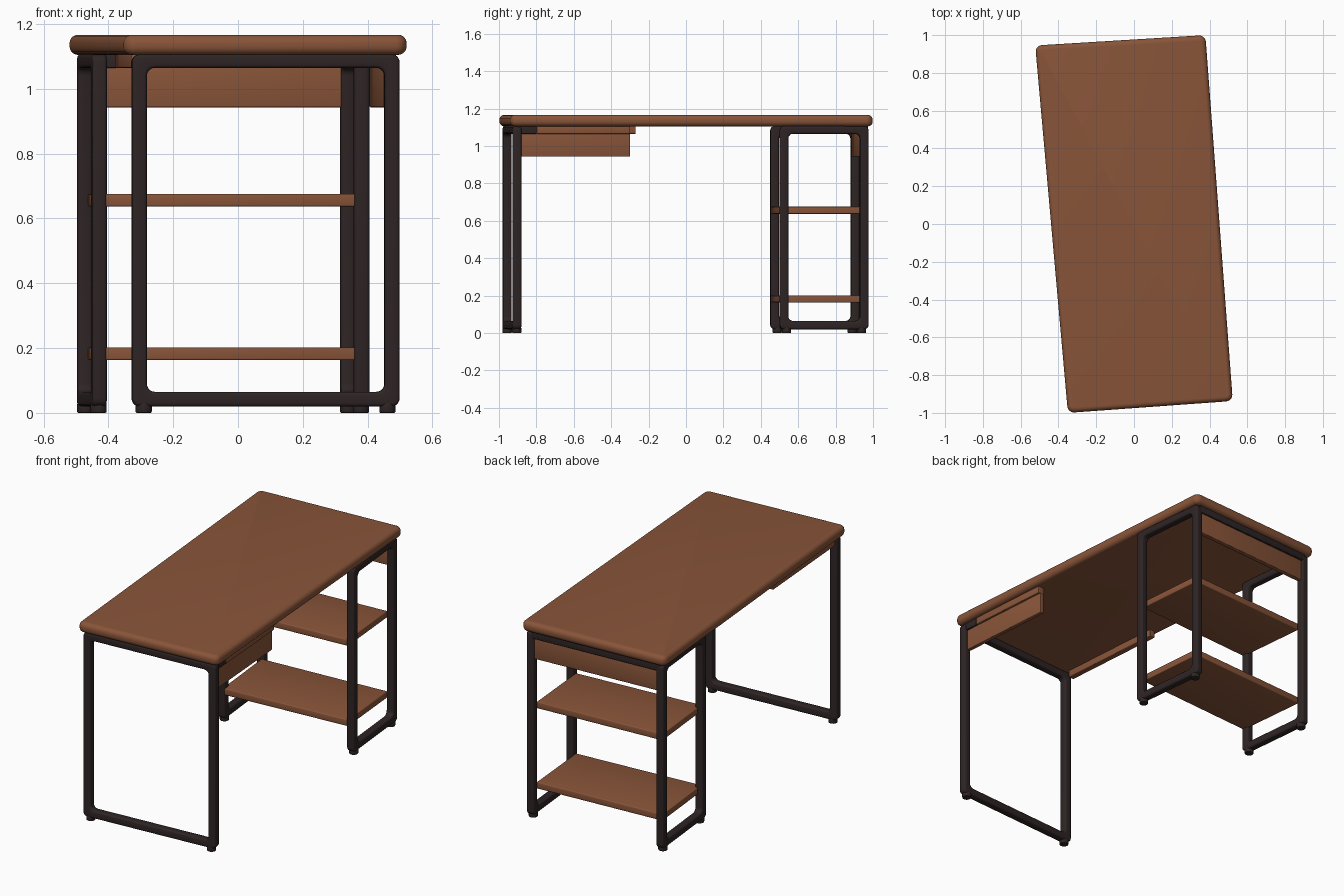
import bpy, bmesh, math
from mathutils import Vector

if "Cube" in bpy.data.objects:
    bpy.data.objects.remove(bpy.data.objects["Cube"])


def material(name, rgb):
    m = bpy.data.materials.new(name)
    m.diffuse_color = (*rgb, 1)
    m.use_nodes = True
    m.node_tree.nodes["Principled BSDF"].inputs["Base Color"].default_value = m.diffuse_color
    return m


WOOD = material("brown wood", (0.25, 0.09, 0.041))
METAL = material("dark metal", (0.028, 0.018, 0.018))


def finish(bm, name, mat, bevel=0.0, segs=3):
    """Round the sharp edges, then turn the bmesh into a smooth-shaded object."""
    bmesh.ops.recalc_face_normals(bm, faces=bm.faces)
    if bevel:
        sharp = [e for e in bm.edges if e.calc_face_angle(0) > math.radians(50)]
        bmesh.ops.bevel(bm, geom=sharp, offset=bevel, segments=segs, profile=0.5,
                        affect='EDGES', clamp_overlap=True)
    me = bpy.data.meshes.new(name)
    bm.to_mesh(me)
    bm.free()
    me.materials.append(mat)
    ob = bpy.data.objects.new(name, me)
    bpy.context.collection.objects.link(ob)
    bpy.ops.object.select_all(action='DESELECT')
    ob.select_set(True)
    bpy.context.view_layer.objects.active = ob
    bpy.ops.object.shade_smooth_by_angle(angle=math.radians(40))
    return ob


def slab(name, corners, z0, z1, mat, bevel, radius=0.0, segs=3):
    """Flat board over four plan corners, optionally with rounded corners."""
    bm = bmesh.new()
    lo = [bm.verts.new((x, y, z0)) for x, y in corners]
    hi = [bm.verts.new((x, y, z1)) for x, y in corners]
    bm.faces.new(lo[::-1])
    bm.faces.new(hi)
    n = len(corners)
    for i in range(n):
        j = (i + 1) % n
        bm.faces.new((lo[i], lo[j], hi[j], hi[i]))
    if radius:
        upright = [e for e in bm.edges if abs(e.verts[0].co.z - e.verts[1].co.z) > 1e-4]
        bmesh.ops.bevel(bm, geom=upright, offset=radius, segments=6, profile=0.5, affect='EDGES')
    return finish(bm, name, mat, bevel, segs)


def board(name, p0, p1, thick, z0, z1, mat, bevel=0.004):
    """Upright board along a plan line."""
    a, b = Vector(p0), Vector(p1)
    d = (b - a).normalized()
    n = Vector((-d.y, d.x)) * thick / 2
    return slab(name, [a - n, b - n, b + n, a + n], z0, z1, mat, bevel)


def rounded_rect(u0, u1, z0, z1, r, seg=5):
    pts = []
    for k, (cu, cz) in enumerate([(u1 - r, z1 - r), (u0 + r, z1 - r), (u0 + r, z0 + r), (u1 - r, z0 + r)]):
        for s in range(seg + 1):
            t = math.pi / 2 * (k + s / seg)
            pts.append((cu + r * math.cos(t), cz + r * math.sin(t)))
    return pts


def frame(name, p0, p1, tube=0.046):
    """Closed tube loop between two leg centres, with a foot under each leg."""
    a, b = Vector(p0), Vector(p1)
    length = (b - a).length
    d = (b - a).normalized()
    n = Vector((-d.y, d.x))
    h = tube / 2
    outer = rounded_rect(-h, length + h, 0.02, 1.107, 0.025)
    inner = rounded_rect(h, length - h, 0.065, 1.065, 0.025)
    bm = bmesh.new()

    def ring(pts, side):
        return [bm.verts.new((*(a + d * u + n * side), z)) for u, z in pts]
    rings = [ring(outer, -h), ring(outer, h), ring(inner, h), ring(inner, -h)]
    c = len(outer)
    for k in range(4):
        r, s = rings[k], rings[(k + 1) % 4]
        for i in range(c):
            j = (i + 1) % c
            bm.faces.new((r[i], r[j], s[j], s[i]))
    finish(bm, name, METAL, 0.01)
    # feet
    for label, p in (("near", a + d * 0.014), ("far", b - d * 0.014)):
        bm = bmesh.new()
        bmesh.ops.create_cone(bm, cap_ends=True, segments=20, radius1=0.025, radius2=0.025, depth=0.03)
        bmesh.ops.translate(bm, verts=bm.verts, vec=(p.x, p.y, 0.015))
        finish(bm, f"{name}_{label}_foot", METAL, 0.004, 2)


# Table top
slab("table_top", [(-0.35, -1.0), (0.523, -0.937), (0.378, 1.0), (-0.523, 0.945)],
     1.105, 1.167, WOOD, 0.026, radius=0.035, segs=5)

# Leg frames
frame("front_frame", (-0.305, -0.957), (0.475, -0.904))
frame("left_shelf_frame", (-0.429, 0.474), (-0.473, 0.903))
frame("right_shelf_frame", (0.381, 0.523), (0.339, 0.952))

# Shelves
for name, z0, z1 in (("lower_shelf", 0.163, 0.202), ("upper_shelf", 0.637, 0.676)):
    slab(name, [(-0.42, 0.455), (0.362, 0.51), (0.325, 0.93), (-0.463, 0.88)], z0, z1, WOOD, 0.005)

# Back panel and its top rail
board("back_panel", (-0.46, 0.899), (0.33, 0.949), 0.028, 0.943, 1.07, WOOD)
board("back_rail", (-0.47, 0.903), (0.335, 0.952), 0.044, 1.065, 1.107, METAL)

# Side panel on the right with its rail, and the rail on the left
board("right_side_panel", (0.462, -0.885), (0.419, -0.3), 0.026, 0.943, 1.068, WOOD)
board("right_side_rail", (0.460, -0.80), (0.423, -0.3), 0.044, 1.065, 1.107, WOOD)
board("right_rail_bracket", (0.468, -0.90), (0.461, -0.80), 0.04, 1.065, 1.107, METAL)
board("left_side_rail", (-0.312, -0.92), (-0.362, -0.27), 0.036, 1.065, 1.107, WOOD)
